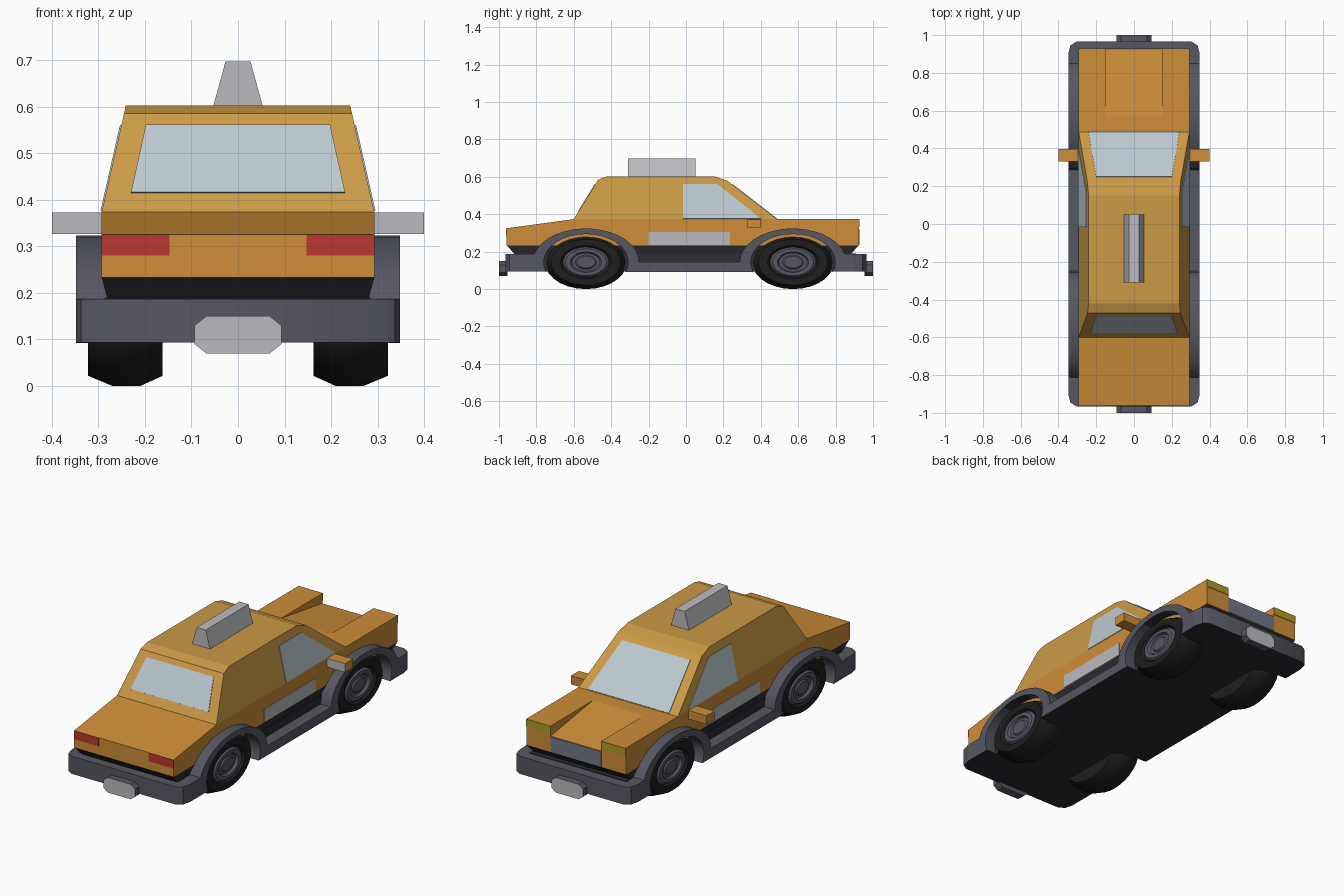
import bpy, bmesh, math
from mathutils import Vector

if "Cube" in bpy.data.objects:
    bpy.data.objects.remove(bpy.data.objects["Cube"])


def mat(name, r, g, b):
    m = bpy.data.materials.new(name)
    m.diffuse_color = (r, g, b, 1)
    m.use_nodes = True
    m.node_tree.nodes["Principled BSDF"].inputs["Base Color"].default_value = m.diffuse_color
    return m


ORANGE = mat("orange", 0.62, 0.27, 0.04)
ROOF = mat("roof_orange", 0.6, 0.32, 0.06)
TRIM = mat("trim", 0.095, 0.095, 0.125)
DARK = mat("dark", 0.025, 0.025, 0.032)
TYRE = mat("rubber", 0.013, 0.013, 0.013)
GLASS = mat("glass", 0.5, 0.58, 0.63)
LIGHT = mat("light_grey", 0.5, 0.5, 0.53)
RED = mat("red", 0.5, 0.04, 0.03)
YELLOW = mat("yellow", 0.42, 0.33, 0.02)
GRILLE = mat("grille", 0.17, 0.18, 0.25)


def finish(name, bm, material, mirror=False, smooth=False, recalc=True):
    if recalc:
        bmesh.ops.recalc_face_normals(bm, faces=bm.faces)
    me = bpy.data.meshes.new(name)
    bm.to_mesh(me)
    bm.free()
    ob = bpy.data.objects.new(name, me)
    bpy.context.collection.objects.link(ob)
    me.materials.append(material)
    if smooth:
        bpy.ops.object.select_all(action='DESELECT')
        ob.select_set(True)
        bpy.context.view_layer.objects.active = ob
        bpy.ops.object.shade_smooth_by_angle(angle=math.radians(35))
    if mirror:
        ob.modifiers.new("mirror", 'MIRROR')
    return ob


def loft(name, a, b, material, **kw):
    """Solid between two matching outlines of 3D points."""
    bm = bmesh.new()
    va, vb = [[bm.verts.new(p) for p in ring] for ring in (a, b)]
    n = len(a)
    bm.faces.new(va)
    bm.faces.new(vb)
    for i in range(n):
        j = (i + 1) % n
        bm.faces.new((va[i], va[j], vb[j], vb[i]))
    return finish(name, bm, material, **kw)


def side_prism(name, pts, x0, x1, material, **kw):
    return loft(name, [(x0, y, z) for y, z in pts], [(x1, y, z) for y, z in pts], material, **kw)


def box(name, x, y, z, material, **kw):
    return side_prism(name, [(y[0], z[0]), (y[1], z[0]), (y[1], z[1]), (y[0], z[1])],
                      x[0], x[1], material, **kw)


def panel(name, pts, material, mirror=False):
    """Thin plate lying on a body surface."""
    bm = bmesh.new()
    bm.faces.new([bm.verts.new(p) for p in pts])
    ob = finish(name, bm, material, recalc=False)
    s = ob.modifiers.new("thickness", 'SOLIDIFY')
    s.thickness, s.offset = 0.006, 0
    if mirror:
        ob.modifiers.new("mirror", 'MIRROR')
    return ob


def paint(ob, material, direction):
    """Second colour on faces pointing one way."""
    ob.data.materials.append(material)
    for f in ob.data.polygons:
        if f.normal.dot(Vector(direction)) > 0.95:
            f.material_index = 1


def arc(cy, ry, rz, a0, a1, n):
    return [(cy + ry * math.cos(math.radians(a0 + (a1 - a0) * i / n)),
             0.144 + rz * math.sin(math.radians(a0 + (a1 - a0) * i / n))) for i in range(n + 1)]


W = 0.293
BELT = 0.374


def cabin_x(z):
    return W - (z - BELT) * 0.052 / 0.229


# Lower body, hood and front wings
side_prism("lower_body", [(-0.96, 0.233), (-0.96, 0.325), (-0.6, BELT), (0.57, BELT), (0.57, 0.233)],
           -W, W, ORANGE)
side_prism("hood", [(0.57, 0.233), (0.57, BELT), (0.925, 0.32), (0.925, 0.233)], -0.15, 0.15, ORANGE)
box("front_wing", (0.15, W), (0.57, 0.925), (0.233, BELT), ORANGE, mirror=True)

# Tapered cabin
cab = [(-0.6, BELT), (-0.47, 0.585), (-0.42, 0.603), (0.15, 0.603), (0.22, 0.58), (0.487, BELT)]
loft("cabin", [(-cabin_x(z), y, z) for y, z in cab], [(cabin_x(z), y, z) for y, z in cab], ROOF)

# Windows


def on_line(p, q, z):
    return p[0] + (q[0] - p[0]) * (z - p[1]) / (q[1] - p[1])


def end_glass(name, p, q, z0, z1, x0, x1):
    y0, y1 = on_line(p, q, z0), on_line(p, q, z1)
    panel(name, [(-x0, y0, z0), (x0, y0, z0), (x1, y1, z1), (-x1, y1, z1)], GLASS)


end_glass("rear_window", cab[0], cab[1], 0.415, 0.56, 0.23, 0.198)
end_glass("windscreen", cab[5], cab[4], 0.376, 0.558, 0.24, 0.2)
panel("side_window", [(cabin_x(z), y, z) for y, z in
                      [(-0.015, 0.376), (0.4, 0.376), (0.17, 0.56), (-0.015, 0.56)]], GLASS, True)

# Door panels, lights and grille
panel("door_panel", [(W, y, z) for y, z in [(-0.2, 0.235), (0.235, 0.235), (0.235, 0.305), (-0.2, 0.305)]],
      LIGHT, True)


def end_panel(name, y, x, z, material, mirror):
    panel(name, [(x[0], y, z[0]), (x[1], y, z[0]), (x[1], y, z[1]), (x[0], y, z[1])], material, mirror)


end_panel("tail_light", -0.96, (0.147, W), (0.28, 0.325), RED, True)
end_panel("headlight", 0.925, (0.15, W), (0.333, BELT), YELLOW, True)
end_panel("grille", 0.925, (-0.15, 0.15), (0.235, 0.318), GRILLE, False)

# Wing mirrors
wing = box("wing_mirror", (0.285, 0.4), (0.33, 0.397), (0.327, 0.373), ORANGE, mirror=True)
paint(wing, LIGHT, (0, -1, 0))

# Roof sign
loft("roof_sign", [(x, -0.31, z) for x, z in [(-0.053, 0.602), (0.053, 0.602), (0.027, 0.697), (-0.027, 0.697)]],
     [(x, 0.05, z) for x, z in [(-0.053, 0.602), (0.053, 0.602), (0.027, 0.697), (-0.027, 0.697)]], LIGHT)

# Chassis and the tapered band under the body
box("chassis", (-0.286, 0.286), (-0.91, 0.91), (0.094, 0.19), DARK)


def rect(x, y0, y1, z):
    return [(-x, y0, z), (x, y0, z), (x, y1, z), (-x, y1, z)]


loft("underbody_band", rect(0.28, -0.915, 0.88, 0.185), rect(W, -0.957, 0.922, 0.233), DARK)

# Side skirts with wheel arches
REAR, FRONT = -0.535, 0.572
skirt_pts = [(-0.9, 0.093), (-0.9, 0.187)]
skirt_pts += arc(REAR, 0.285, 0.18, 166, 0, 16)
skirt_pts += arc(FRONT, 0.285, 0.18, 180, 14, 16)
skirt_pts += [(0.9, 0.187), (0.9, 0.093)]
skirt_pts += arc(FRONT, 0.226, 0.15, -20, 200, 20)
skirt_pts += arc(REAR, 0.226, 0.15, -20, 200, 20)
skirt = side_prism("side_skirt", skirt_pts, 0.28, 0.348, TRIM, mirror=True, smooth=True)
paint(skirt, DARK, (0, 0, -1))

# Bumpers and plates
for end, s in (("rear", -1), ("front", 1)):
    plan = [(-0.348, 0.9), (-0.337, 0.945), (-0.305, 0.965), (0.305, 0.965), (0.337, 0.945), (0.348, 0.9)]
    bumper = loft(end + "_bumper", [(x, s * y, 0.093) for x, y in plan],
                  [(x, s * y, 0.187) for x, y in plan], TRIM, smooth=True)
    paint(bumper, DARK, (0, 0, -1))
    octo = [(-0.093, 0.09), (-0.068, 0.07), (0.068, 0.07), (0.093, 0.09),
            (0.093, 0.13), (0.068, 0.15), (-0.068, 0.15), (-0.093, 0.13)]
    plate = loft(end + "_plate", [(x, s * 0.955, z) for x, z in octo],
                 [(x, s * 1.0, z) for x, z in octo], TRIM)
    paint(plate, LIGHT, (0, s, 0))

# Wheels: slightly flattened turned profiles


def turned(name, prof, cy, material, n=28):
    bm = bmesh.new()
    rings = [[bm.verts.new((x, cy + 0.219 * r * math.cos(2 * math.pi * i / n),
                            0.144 + 0.144 * r * math.sin(2 * math.pi * i / n)))
              for i in range(n)] for x, r in prof]
    for a, b in zip(rings, rings[1:]):
        for i in range(n):
            j = (i + 1) % n
            bm.faces.new((a[i], a[j], b[j], b[i]))
    bm.faces.new(rings[0])
    bm.faces.new(rings[-1])
    finish(name, bm, material, mirror=True, smooth=True)


for end, cy in (("rear", REAR), ("front", FRONT)):
    turned(end + "_tyre", [(0.162, 0.85), (0.21, 1), (0.27, 1), (0.322, 0.85), (0.322, 0.62), (0.305, 0.56)],
           cy, TYRE)
    turned(end + "_hub", [(0.29, 0.56), (0.308, 0.56), (0.32, 0.5), (0.32, 0.38), (0.307, 0.34),
                          (0.307, 0.26), (0.314, 0.22)], cy, TRIM)
